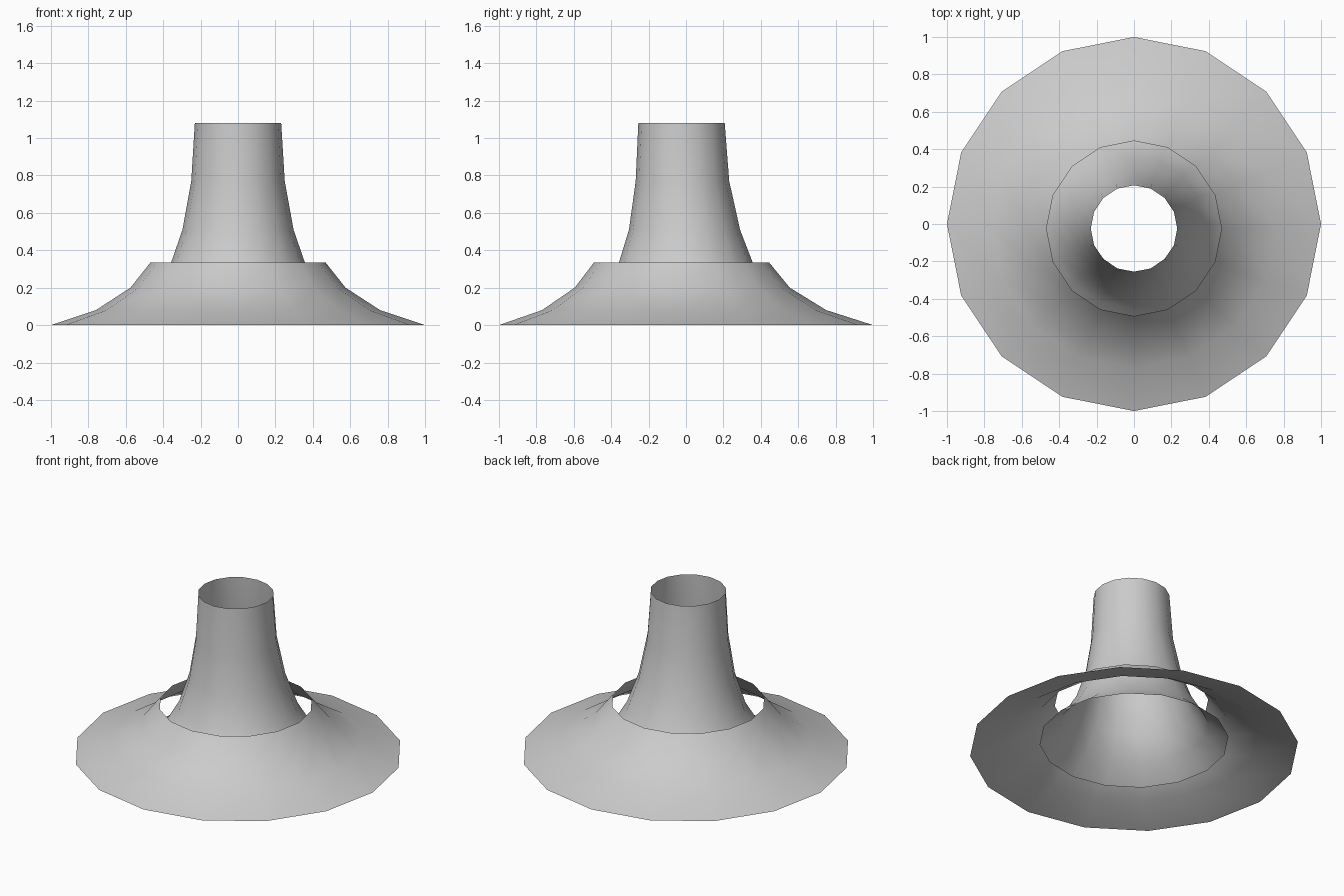
import bpy, bmesh, math

if "Cube" in bpy.data.objects:
    bpy.data.objects.remove(bpy.data.objects["Cube"])

SIDES = 16


def flared_shell(name, rings):
    """Open shell lofted through rings of (radius, z, y offset)."""
    bm = bmesh.new()
    loops = []
    for r, z, oy in rings:
        loops.append([bm.verts.new((r * math.cos(2 * math.pi * i / SIDES),
                                    r * math.sin(2 * math.pi * i / SIDES) + oy, z))
                      for i in range(SIDES)])
    for low, high in zip(loops, loops[1:]):
        for i in range(SIDES):
            j = (i + 1) % SIDES
            bm.faces.new((low[i], low[j], high[j], high[i]))
    for f in bm.faces:
        f.smooth = True
    mesh = bpy.data.meshes.new(name)
    bm.to_mesh(mesh)
    bm.free()
    obj = bpy.data.objects.new(name, mesh)
    bpy.context.collection.objects.link(obj)
    return obj


# Wide lower skirt, leaning slightly to the front
flared_shell("lower_skirt", [(1.0, 0, 0), (0.76, 0.08, -0.01),
                             (0.575, 0.2, -0.02), (0.468, 0.335, -0.024)])

# Tall upper tube, its flared foot hidden beneath the skirt
flared_shell("upper_tube", [(0.576, 0.06, 0), (0.455, 0.16, 0), (0.366, 0.31, 0),
                            (0.297, 0.51, -0.008), (0.25, 0.77, -0.019),
                            (0.231, 1.08, -0.024)])
